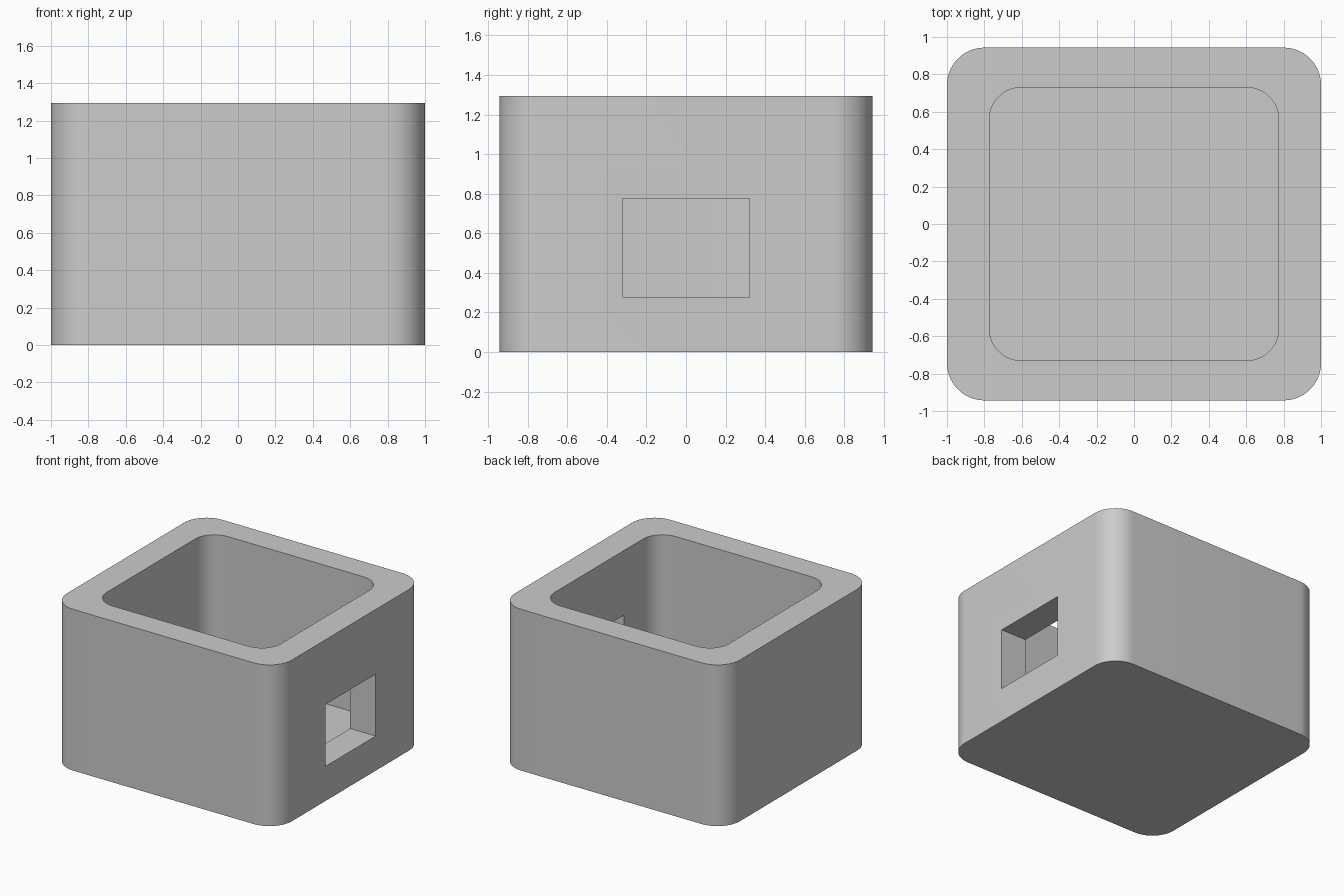
import bpy
import bmesh
from math import sin, cos, pi, radians

if "Cube" in bpy.data.objects:
    bpy.data.objects.remove(bpy.data.objects["Cube"])

HEIGHT = 1.295
FLOOR = 0.185

grey = bpy.data.materials.new("light grey")
grey.use_nodes = True
colour = (0.6, 0.6, 0.6, 1)
grey.diffuse_color = colour
grey.node_tree.nodes["Principled BSDF"].inputs["Base Color"].default_value = colour


def rounded_block(name, half_x, half_y, radius, bottom, top, steps=16):
    """Upright block with rounded vertical corners."""
    bm = bmesh.new()
    ring = []
    for corner, (sx, sy) in enumerate([(1, 1), (-1, 1), (-1, -1), (1, -1)]):
        for i in range(steps + 1):
            a = (corner + i / steps) * pi / 2
            ring.append(bm.verts.new((sx * (half_x - radius) + radius * cos(a),
                                      sy * (half_y - radius) + radius * sin(a), bottom)))
    base = bm.faces.new(ring)
    grown = bmesh.ops.extrude_face_region(bm, geom=[base], use_keep_orig=True)
    moved = [v for v in grown["geom"] if isinstance(v, bmesh.types.BMVert)]
    bmesh.ops.translate(bm, verts=moved, vec=(0, 0, top - bottom))
    bmesh.ops.recalc_face_normals(bm, faces=bm.faces)
    return finish(name, bm)


def box(name, low, high):
    bm = bmesh.new()
    bmesh.ops.create_cube(bm, size=1)
    for v in bm.verts:
        v.co = [h if c > 0 else l for c, l, h in zip(v.co, low, high)]
    return finish(name, bm)


def finish(name, bm):
    mesh = bpy.data.meshes.new(name)
    bm.to_mesh(mesh)
    bm.free()
    mesh.materials.append(grey)
    obj = bpy.data.objects.new(name, mesh)
    bpy.context.collection.objects.link(obj)
    return obj


# Outer shell, and cutters for the open cavity and the left side window
shell = rounded_block("open_box", 1.0, 0.943, 0.2, 0, HEIGHT)
cavity = rounded_block("cavity_cutter", 0.773, 0.73, 0.17, FLOOR, HEIGHT + 0.2)
window = box("window_cutter", (0.5, -0.32, 0.278), (1.2, 0.32, 0.775))

bpy.context.view_layer.objects.active = shell
shell.select_set(True)
for cutter in (cavity, window):
    cut = shell.modifiers.new(cutter.name, "BOOLEAN")
    cut.operation = "DIFFERENCE"
    cut.solver = "EXACT"
    cut.object = cutter
    bpy.ops.object.modifier_apply(modifier=cut.name)
    bpy.data.objects.remove(cutter)

# Smooth rounded corners, crisp rims
bpy.ops.object.shade_smooth_by_angle(angle=radians(30))
